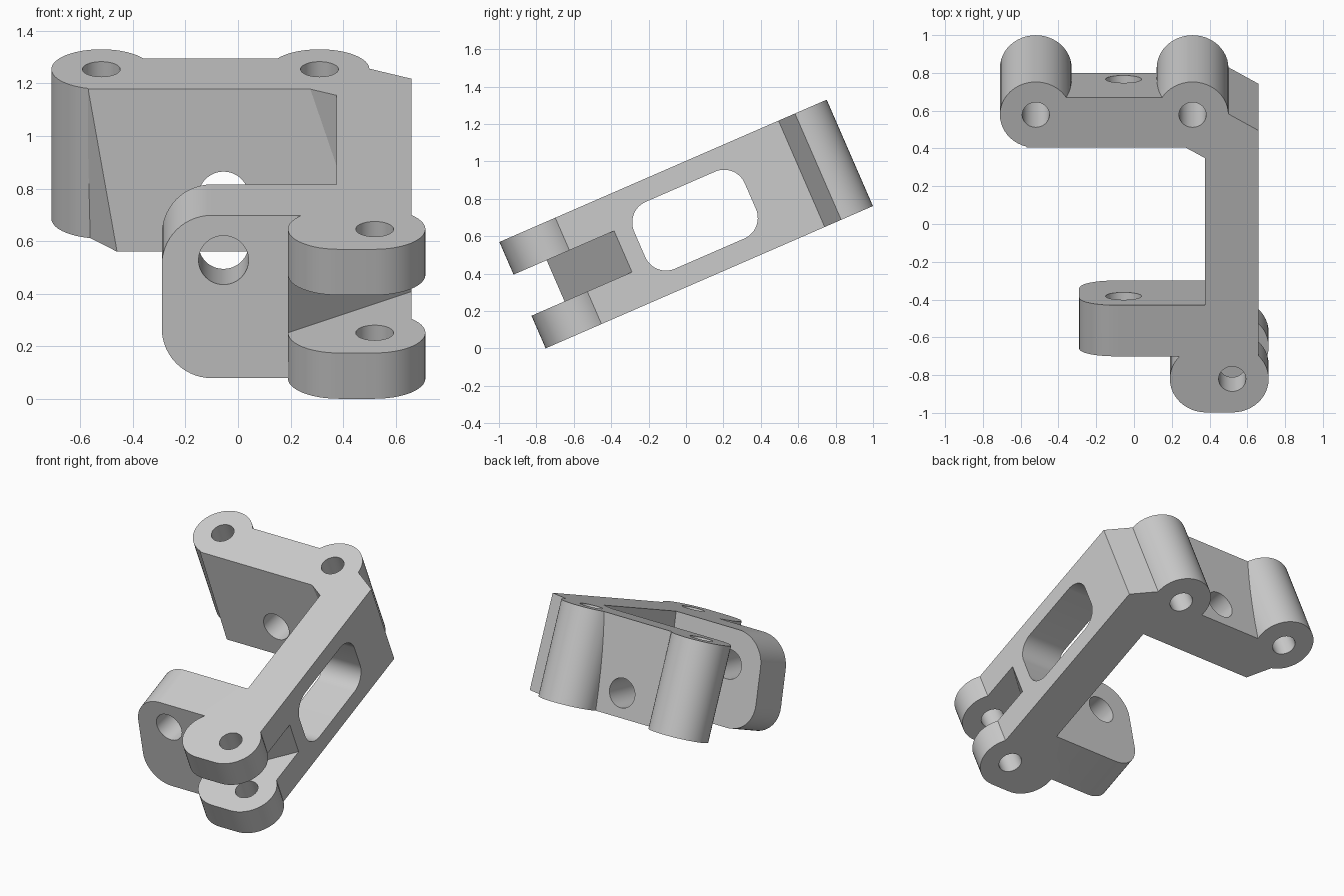
import bpy, bmesh
from math import sin, cos, pi, atan, radians
from mathutils import Vector, Matrix

if "Cube" in bpy.data.objects:
    bpy.data.objects.remove(bpy.data.objects["Cube"], do_unlink=True)

H = 0.31            # half thickness of the bracket
LEAN = 0.205        # slope of the two cross plates
PITCH = radians(23.5)
tilt = atan(LEAN)

# Each frame lists the directions of profile axis 1, profile axis 2 and depth
PLAN = ((1, 0, 0), (0, 1, 0), (0, 0, 1))
SIDE = ((0, 1, 0), (0, 0, 1), (1, 0, 0))
LEANING = ((1, 0, 0), (0, LEAN, 1), (0, 1, 0))
BORE = ((1, 0, 0), (0, sin(tilt), cos(tilt)), (0, cos(tilt), -sin(tilt)))


def finish(name, bm):
    bmesh.ops.recalc_face_normals(bm, faces=bm.faces)
    mesh = bpy.data.meshes.new(name)
    bm.to_mesh(mesh)
    bm.free()
    obj = bpy.data.objects.new(name, mesh)
    bpy.context.collection.objects.link(obj)
    return obj


def prism(name, outline, lo, hi, frame=PLAN):
    a, b, d = map(Vector, frame)
    bm = bmesh.new()
    rings = [[bm.verts.new(a * p + b * q + d * depth) for p, q in outline] for depth in (lo, hi)]
    n = len(outline)
    bm.faces.new(rings[0])
    bm.faces.new(rings[1])
    for i in range(n):
        j = (i + 1) % n
        bm.faces.new((rings[0][i], rings[0][j], rings[1][j], rings[1][i]))
    return finish(name, bm)


def hull(name, points):
    bm = bmesh.new()
    for p in points:
        bm.verts.new(p)
    bmesh.ops.convex_hull(bm, input=bm.verts)
    bmesh.ops.dissolve_limit(bm, angle_limit=0.01, verts=bm.verts, edges=bm.edges)
    return finish(name, bm)


def arc(x, y, r, start, end, steps=14):
    angles = [radians(start + (end - start) * i / steps) for i in range(steps + 1)]
    return [(x + r * cos(t), y + r * sin(t)) for t in angles]


def circle(x, y, r):
    return arc(x, y, r, 0, 360, 48)[:-1]


def combine(target, tool, operation):
    mod = target.modifiers.new(operation.title(), 'BOOLEAN')
    mod.operation, mod.solver, mod.object = operation, 'EXACT', tool
    bpy.context.view_layer.objects.active = target
    bpy.ops.object.modifier_apply(modifier=mod.name)
    bpy.data.objects.remove(tool, do_unlink=True)


# Long side arm with chamfered rear corners
bracket = prism("hinge_bracket", [(.375, -.76), (.66, -.76), (.66, .674), (.5, .77),
                                  (.31, .767), (.27, .578), (.375, .516)], -H, H)

# Leaning rear plate
rear_plate = hull("rear_plate", [
    (-.57, .575, H), (-.57, .865, H), (.45, .575, H), (.45, .865, H),
    (-.57, .59, -H), (-.46, .45, -H), (-.57, .737, -H), (.45, .45, -H), (.45, .737, -H)])

# Leaning front flange, rounded on its free end
flange_outline = arc(-.1, H - .19, .19, 90, 180) + arc(-.1, .19 - H, .19, 180, 270)
flange_outline += [(.45, -H), (.45, H)]
front_flange = prism("front_flange", flange_outline, -.6925, -.3975, LEANING)

# Front hinge lug
lug = prism("front_lug", arc(.52, -.76, .193, -90, 90, 24) + arc(.383, -.76, .193, 90, 270, 24), -H, H)

# Rear pin bosses
bosses = [prism("rear_boss", circle(x, .765, .19), -H, H) for x in (-.52, .31)]

for part in [rear_plate, front_flange, lug] + bosses:
    combine(bracket, part, 'UNION')

# Fork slot with an oblique back wall
cutters = [prism("fork_slot", [(.14, -.802), (.66, -.367), (.9, -.166), (.9, -1.2), (.14, -1.2)], -.12, .12)]

# Rounded window through the arm
window = (arc(.255, .075, .12, 0, 90) + arc(-.15, .075, .12, 90, 180)
          + arc(-.15, -.075, .12, 180, 270) + arc(.255, -.075, .12, 270, 360))
cutters.append(prism("arm_window", window, .2, .9, SIDE))

# Pin holes
for x, y in ((-.52, .765), (.31, .765), (.52, -.76)):
    cutters.append(prism("pin_hole", circle(x, y, .072), -.5, .5))

# Shared bore through the flange and rear plate
bore = prism("cross_bore", circle(-.055, 0, .095), -1.3, 1.3, BORE)
bore.data.transform(Matrix.Translation((0, .05, -.007)))
cutters.append(bore)

for cutter in cutters:
    combine(bracket, cutter, 'DIFFERENCE')

# Pitch the finished bracket and shade its round surfaces
bracket.data.transform(Matrix.Translation((0, 0, .665)) @ Matrix.Rotation(PITCH, 4, 'X'))
bpy.ops.object.select_all(action='DESELECT')
bracket.select_set(True)
bpy.context.view_layer.objects.active = bracket
bpy.ops.object.shade_smooth_by_angle(angle=radians(25))
